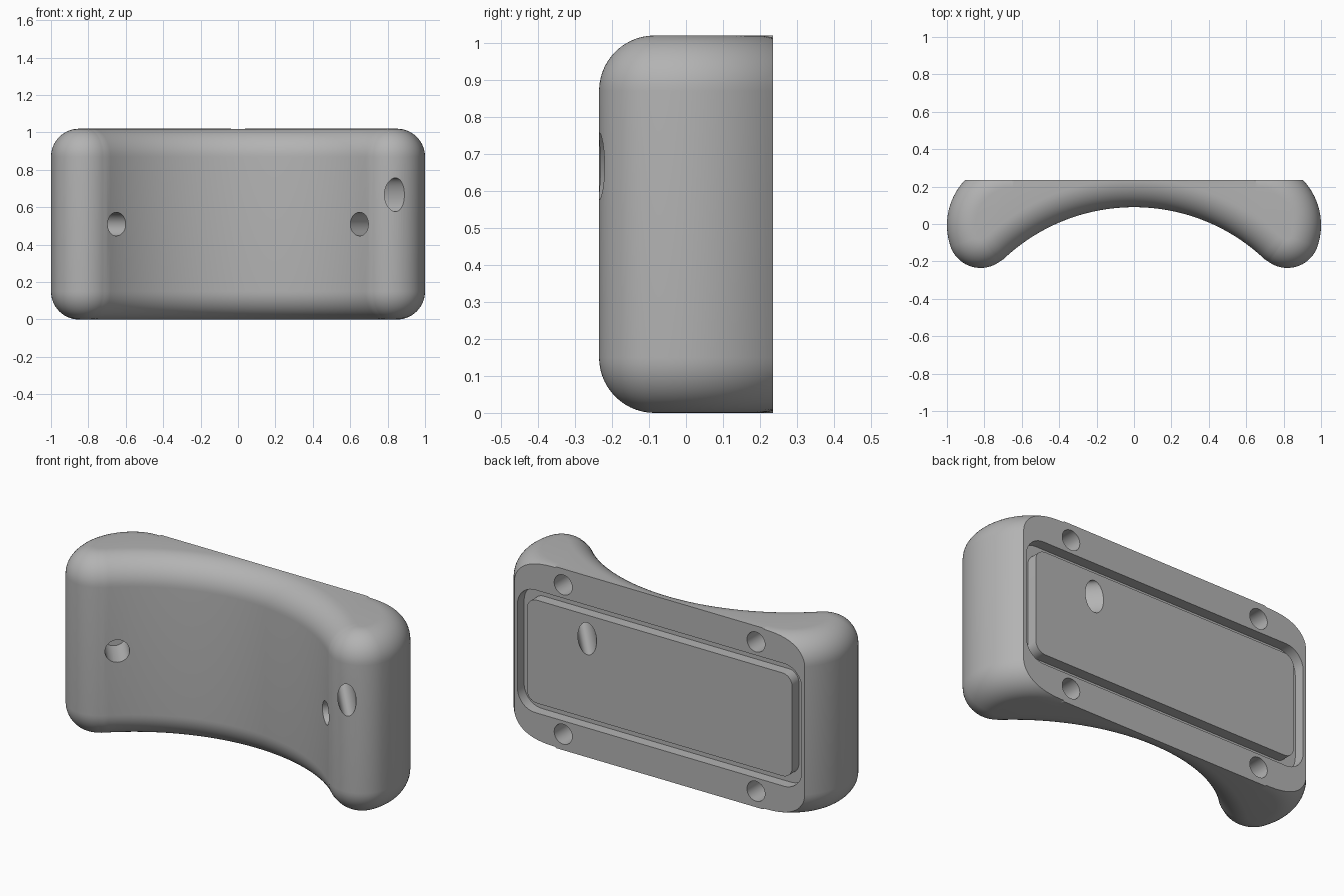
import bpy, bmesh, math
from math import sin, cos, pi, radians
from mathutils import Vector

cube = bpy.data.objects.get("Cube")
if cube:
    bpy.data.objects.remove(cube, do_unlink=True)

HEIGHT, BACK, FILLET, MID = 1.02, 0.235, 0.15, 0.51

grey = bpy.data.materials.new("plain_grey")
grey.use_nodes = True
grey.diffuse_color = (0.45, 0.45, 0.45, 1)
grey.node_tree.nodes["Principled BSDF"].inputs["Base Color"].default_value = (0.45, 0.45, 0.45, 1)


def loft(name, loops, cyclic=False):
    """Join closed loops of equal length; cap the ends or close the chain."""
    bm = bmesh.new()
    rings = [[bm.verts.new(p) for p in loop] for loop in loops]
    n = len(rings[0])
    pairs = list(zip(rings, rings[1:]))
    if cyclic:
        pairs.append((rings[-1], rings[0]))
    else:
        bm.faces.new(rings[0])
        bm.faces.new(rings[-1])
    for a, b in pairs:
        for i in range(n):
            j = (i + 1) % n
            bm.faces.new((a[i], a[j], b[j], b[i]))
    bmesh.ops.recalc_face_normals(bm, faces=bm.faces)
    mesh = bpy.data.meshes.new(name)
    bm.to_mesh(mesh)
    bm.free()
    mesh.materials.append(grey)
    obj = bpy.data.objects.new(name, mesh)
    bpy.context.collection.objects.link(obj)
    return obj


def arc(cx, cy, r, start, end, steps):
    return [(cx + r * cos(radians(start + (end - start) * i / steps)),
             cy + r * sin(radians(start + (end - start) * i / steps)))
            for i in range(steps + 1)]


def plan(inset):
    """Plan outline moved inward by the inset; the back stays in place."""
    half = arc(0, -0.925, 1.015 + inset, 90, 46.4, 32)
    half += arc(0.82, -0.065, 0.17 - inset, -133.6, -19.2, 24)[1:]
    half += arc(0.65, -0.006, 0.35 - inset, -19.2, 90, 24)[1:]
    half.append((0.6, 0.4))
    return half + [(-x, y) for x, y in reversed(half[1:])]


def level(inset, z):
    return [(x, y, z) for x, y in plan(inset)]


# Curved body with rounded upper and lower rims
STEPS = 14
rim = [(FILLET * (1 - sin(a)), FILLET * (1 - cos(a)))
       for a in (pi / 2 * i / STEPS for i in range(STEPS + 1))]
loops = [level(d, h) for d, h in rim]
loops += [level(d, HEIGHT - h) for d, h in reversed(rim)]
body = loft("curved_body", loops)

# Flat mounting face at the back
bm = bmesh.new()
bm.from_mesh(body.data)
cut = bmesh.ops.bisect_plane(bm, geom=bm.verts[:] + bm.edges[:] + bm.faces[:],
                             plane_co=(0, BACK, 0), plane_no=(0, 1, 0), clear_outer=True)
edges = [e for e in cut["geom_cut"] if isinstance(e, bmesh.types.BMEdge)]
bmesh.ops.contextual_create(bm, geom=edges)
bmesh.ops.recalc_face_normals(bm, faces=bm.faces)
bm.to_mesh(body.data)
bm.free()


def carve(cutter):
    cutter.hide_render = True
    mod = body.modifiers.new("carve", "BOOLEAN")
    mod.operation, mod.solver, mod.object = "DIFFERENCE", "EXACT", cutter
    bpy.context.view_layer.objects.active = body
    bpy.ops.object.modifier_apply(modifier=mod.name)
    bpy.data.objects.remove(cutter, do_unlink=True)


def channel(name, start, end, rx, rz, side=Vector((1, 0, 0))):
    """Cut an elliptical hole from start to end."""
    ring = [side * rx * cos(a) + Vector((0, 0, rz * sin(a)))
            for a in (2 * pi * i / 40 for i in range(40))]
    carve(loft(name, [[Vector(c) + p for p in ring] for c in (start, end)]))


def rounded_rect(hx, hz, r, y):
    pts = []
    for k, (sx, sz) in enumerate(((1, 1), (-1, 1), (-1, -1), (1, -1))):
        pts += arc(sx * (hx - r), MID + sz * (hz - r), r, 90 * k, 90 * k + 90, 10)
    return [(x, y, z) for x, z in pts]


# Seal groove around the back panel
FLOOR, ABOVE = BACK - 0.06, BACK + 0.05
carve(loft("groove_cutter", [rounded_rect(0.885, 0.345, 0.11, ABOVE),
                             rounded_rect(0.885, 0.345, 0.11, FLOOR),
                             rounded_rect(0.825, 0.29, 0.06, FLOOR),
                             rounded_rect(0.825, 0.29, 0.06, ABOVE)], cyclic=True))

# Slanted oval cable channel from the left lobe to the back panel
entry, leave = Vector((0.84, -0.23, 0.667)), Vector((0.45, BACK, 0.667))
run = leave - entry
channel("cable_cutter", entry - run * 0.3, leave + run * 0.15, 0.058, 0.09)

for s in (-1, 1):
    # Round holes square to the curved front
    normal = Vector((s * 0.64, 0.768, 0))
    mouth = Vector((s * 0.65, -0.145, MID))
    channel("front_hole_cutter", mouth - normal * 0.1, mouth + normal * 0.2,
            0.063, 0.063, Vector((0.768, -s * 0.64, 0)))
    # Screw holes in the mounting face
    for z in (MID - 0.42, MID + 0.42):
        channel("screw_hole_cutter", (s * 0.6, ABOVE, z), (s * 0.6, BACK - 0.2, z), 0.056, 0.056)

bpy.ops.object.select_all(action="DESELECT")
body.select_set(True)
bpy.context.view_layer.objects.active = body
bpy.ops.object.shade_smooth_by_angle(angle=radians(30))
